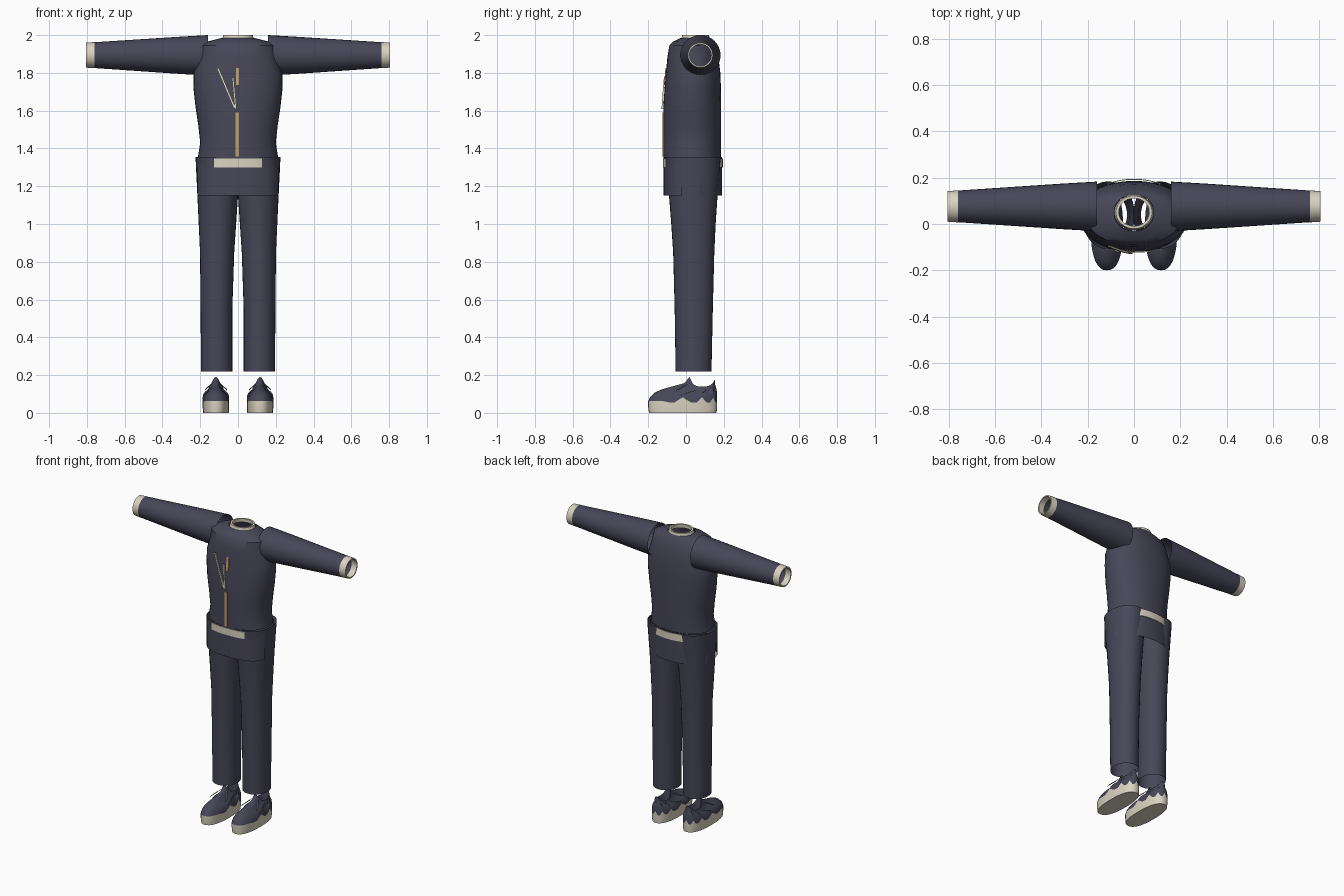
import bpy, bmesh, math

if "Cube" in bpy.data.objects:
    bpy.data.objects.remove(bpy.data.objects["Cube"])


def material(name, rgb):
    m = bpy.data.materials.new(name)
    m.diffuse_color = (*rgb, 1)
    m.use_nodes = True
    m.node_tree.nodes["Principled BSDF"].inputs["Base Color"].default_value = m.diffuse_color
    return m


NAVY = material("navy cloth", (0.063, 0.062, 0.098))
CREAM = material("cream trim", (0.70, 0.65, 0.53))
GOLD = material("gold zip", (0.55, 0.37, 0.14))


def oval(rx, y0, y1, z, cx=0.0, n=40, p=2.0):
    """Closed superellipse ring lying flat at height z."""
    pts = []
    for i in range(n):
        a = 2 * math.pi * i / n
        c, s = math.cos(a), math.sin(a)
        pts.append((cx + rx * math.copysign(abs(c) ** (2 / p), c),
                    (y0 + y1) / 2 + (y1 - y0) / 2 * math.copysign(abs(s) ** (2 / p), s), z))
    return pts


def loft(name, rings, mats, closed=True, cap_start=False, row_mat=None, angle=40):
    """Skin a list of equal rings; row_mat gives the material of each row."""
    bm = bmesh.new()
    rows = [[bm.verts.new(p) for p in r] for r in rings]
    n = len(rows[0])
    for k in range(len(rows) - 1):
        for i in range(n if closed else n - 1):
            j = (i + 1) % n
            f = bm.faces.new((rows[k][i], rows[k][j], rows[k + 1][j], rows[k + 1][i]))
            f.material_index = row_mat[k] if row_mat else 0
    if cap_start:
        bm.faces.new(rows[0])
    bmesh.ops.recalc_face_normals(bm, faces=bm.faces)
    me = bpy.data.meshes.new(name)
    bm.to_mesh(me)
    bm.free()
    ob = bpy.data.objects.new(name, me)
    bpy.context.collection.objects.link(ob)
    for m in mats:
        me.materials.append(m)
    bpy.ops.object.select_all(action='DESELECT')
    ob.select_set(True)
    bpy.context.view_layer.objects.active = ob
    bpy.ops.object.shade_smooth_by_angle(angle=math.radians(angle))
    return ob


# Jacket body: height, half width, front y, back y
BODY = [(1.355, .212, -.12, .185), (1.43, .200, -.12, .186), (1.52, .210, -.12, .186),
        (1.62, .225, -.12, .186), (1.72, .236, -.113, .185), (1.80, .235, -.106, .182),
        (1.88, .210, -.099, .172), (1.945, .200, -.088, .150), (1.965, .165, -.068, .138),
        (1.985, .085, -.028, .125)]
loft("jacket_body", [oval(rx, a, b, z, p=2.2) for z, rx, a, b in BODY], [NAVY])

# Collar band with a thin rim
loft("collar", [oval(.085, -.026, .126, 1.975), oval(.078, -.02, .122, 2.0),
                oval(.066, -.009, .111, 2.0), oval(.068, -.011, .113, 1.975)], [CREAM])


def front_y(x, z):
    """Front of the jacket body at (x, z)."""
    for lo, hi in zip(BODY, BODY[1:]):
        if lo[0] <= z <= hi[0]:
            t = (z - lo[0]) / (hi[0] - lo[0])
            rx, a, b = (lo[i] + t * (hi[i] - lo[i]) for i in (1, 2, 3))
            return (a + b) / 2 - (b - a) / 2 * (1 - abs(x / rx) ** 2.2) ** (1 / 2.2)
    return -.12


def strip(name, top, bottom, width, mat, lift=.005, steps=8):
    """Thin strip lying on the jacket front between two (x, z) points."""
    rings = []
    for k in range(steps + 1):
        t = k / steps
        x = top[0] + t * (bottom[0] - top[0])
        z = top[1] + t * (bottom[1] - top[1])
        l, r = x - width / 2, x + width / 2
        yl, yr = front_y(l, z), front_y(r, z)
        rings.append([(l, yl, z), (l, yl - lift, z), (r, yr - lift, z), (r, yr, z)])
    loft(name, rings, [mat], closed=False, angle=30)


# Zip and lapel edges
strip("zip_lower", (-.004, 1.59), (-.004, 1.357), .018, GOLD)
strip("zip_upper", (-.002, 1.825), (-.002, 1.735), .017, GOLD)
strip("lapel_edge_long", (-.107, 1.825), (-.018, 1.615), .012, CREAM, .009)
strip("lapel_edge_short", (-.027, 1.775), (-.012, 1.61), .010, CREAM, .009)

for side, sx in (("left", -1), ("right", 1)):
    # Tapered open sleeve with a folded cuff
    def hoop(x, r, z):
        return [(sx * x, .076 + r * math.cos(2 * math.pi * i / 32),
                 z + r * math.sin(2 * math.pi * i / 32)) for i in range(32)]
    loft(side + "_sleeve", [hoop(.16, .107, 1.893), hoop(.30, .099, 1.893),
                            hoop(.765, .068, 1.894)], [NAVY])
    loft(side + "_cuff", [hoop(.76, .069, 1.894), hoop(.805, .066, 1.894),
                          hoop(.805, .058, 1.894), hoop(.76, .060, 1.894)], [CREAM])

    # Trouser leg: height, inner x, outer x, front y, back y
    LEG = [(.22, .030, .196, -.055, .135), (.55, .030, .198, -.060, .142),
           (.85, .020, .201, -.068, .150), (1.0, .010, .208, -.078, .157),
           (1.15, .000, .215, -.090, .167), (1.355, -.003, .225, -.108, .184)]
    loft(side + "_trouser_leg",
         [oval((o - i) / 2, a, b, z, sx * (i + o) / 2, 32, 2.1) for z, i, o, a, b in LEG], [NAVY])

    # Shoe: outer outline blends up to a raised ankle opening
    N = 36
    sole = oval(.070, -.20, .165, 0, sx * .117, N, 2.4)
    rim = oval(.036, .020, .152, 0, sx * .117, N)
    heights = []
    for x, y, _ in rim:
        d = (y - .086) / .066
        heights.append(.14 + (.05 * d ** 4 if d < 0 else .036 * d ** 4))
    # Sole edge is zigzag behind the toe
    edge = [.062 if y < -.11 else (.082 if i % 3 == 0 else .056) for i, (x, y, _) in enumerate(sole)]

    def shoe_row(s, f):
        return [(a[0] + s * (b[0] - a[0]), a[1] + s * (b[1] - a[1]), e + f * (h - e))
                for a, b, e, h in zip(sole, rim, edge, heights)]
    base = [(sx * .117 + (x - sx * .117) * .97, y * .98, 0) for x, y, _ in sole]
    loft(side + "_shoe_sole", [base, [(x, y, .03) for x, y, _ in sole], shoe_row(0, 0)],
         [CREAM], cap_start=True)
    upper = [shoe_row(s, f) for s, f in
             ((0, 0), (.05, .18), (.16, .36), (.35, .50), (.58, .61), (.86, .74), (1, 1))]
    # Lining drops inside the opening
    inside = [[(sx * .117 + (x - sx * .117) * .85, .086 + (y - .086) * .88, z)
               for x, y, _ in rim] for z in (.12, .05)]
    loft(side + "_shoe_upper", upper + inside, [NAVY])
    # Lace flaps beside the tongue
    for k in (-1, 1):
        cx = sx * .117 + k * .045
        loft(side + "_lace_flap", [[(cx - k * .02, -.01, .148), (cx - k * .02, .02, .155)],
                                   [(cx + k * .014, -.055, .118), (cx + k * .014, -.03, .125)]],
             [NAVY], closed=False)


def hip_arc(half, front, z, grow=0.0, n=28):
    """Open arc wrapped round the hips at the front or the back."""
    p = 2.6 if front else 2.05
    pts = []
    for i in range(n + 1):
        x = -half + 2 * half * i / n
        d = .155 * (1 - abs(x / .222) ** p) ** (1 / p) + grow
        pts.append((x, .036 - d if front else .036 + d, z))
    return pts


# Jacket skirt panels and belt sections
for label, front, belt in (("front", True, .126), ("back", False, .115)):
    loft(label + "_skirt_panel", [hip_arc(.215, front, z) for z in (1.15, 1.25, 1.355)],
         [NAVY], closed=False)
    loft(label + "_belt", [hip_arc(belt, front, 1.30), hip_arc(belt, front, 1.30, .004),
                           hip_arc(belt, front, 1.347, .004), hip_arc(belt, front, 1.347)],
         [CREAM], closed=False)
